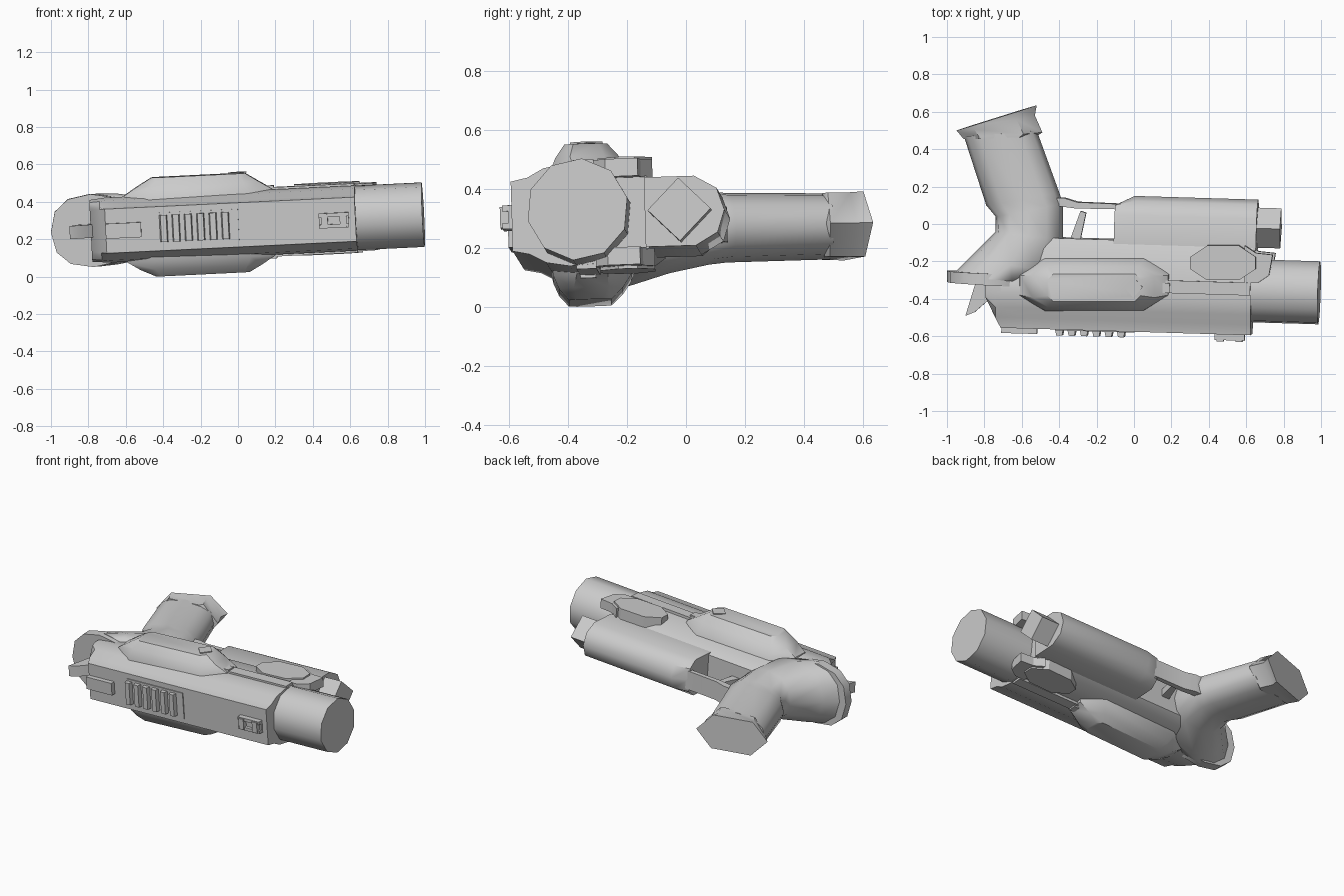
import bpy, bmesh, math
from mathutils import Vector

if "Cube" in bpy.data.objects:
    bpy.data.objects.remove(bpy.data.objects["Cube"])

grey = bpy.data.materials.new("plain_grey")
grey.diffuse_color = (0.6, 0.6, 0.6, 1)
grey.use_nodes = True
grey.node_tree.nodes["Principled BSDF"].inputs["Base Color"].default_value = grey.diffuse_color


def place(p, yaw):
    """Lay a point of the flat model into its slightly tilted resting pose."""
    x, y, z = p
    if yaw:
        x, y = x + 0.03 * y, y - 0.03 * x
    return Vector((x - 0.05 * z, y - 0.03 * z,
                   z + 0.283 + 0.049 * x + 0.03 * (y + 0.35)))


def loft(name, rings, yaw=False, smooth=40):
    """Skin a list of equal rings and cap both ends."""
    bm = bmesh.new()
    vs = [[bm.verts.new(place(p, yaw)) for p in r] for r in rings]
    n = len(vs[0])
    for a, b in zip(vs, vs[1:]):
        for i in range(n):
            j = (i + 1) % n
            bm.faces.new((a[i], a[j], b[j], b[i]))
    bm.faces.new(vs[0][::-1])
    bm.faces.new(vs[-1])
    bmesh.ops.recalc_face_normals(bm, faces=bm.faces)
    for f in bm.faces:
        f.smooth = True
    for e in bm.edges:
        e.smooth = e.calc_face_angle(0) < math.radians(smooth)
    me = bpy.data.meshes.new(name)
    bm.to_mesh(me)
    bm.free()
    me.materials.append(grey)
    ob = bpy.data.objects.new(name, me)
    bpy.context.collection.objects.link(ob)
    return ob


def prism(name, pts, z0, z1, yaw=False):
    return loft(name, [[(x, y, z) for x, y in pts] for z in (z0, z1)], yaw, 20)


def box(name, x0, x1, y0, y1, z0, z1, yaw=True):
    return prism(name, [(x0, y0), (x1, y0), (x1, y1), (x0, y1)], z0, z1, yaw)


def mirrored(half):
    """Close a (y, z) half section across the middle plane."""
    return half + [(y, -z) for y, z in reversed(half) if z > 0]


def octagon(x0, x1, y0, y1, cx, cy):
    return [(x0, y0 + cy), (x0 + cx, y0), (x1 - cx, y0), (x1, y0 + cy),
            (x1, y1 - cy), (x1 - cx, y1), (x0 + cx, y1), (x0, y1 - cy)]


def oval(left, right, h, n=12):
    """Rounded ring spanning two top-view points, h = half thickness."""
    l, r = Vector(left), Vector(right)
    ring = []
    for i in range(n):
        a = 2 * math.pi * i / n
        c, s = math.cos(a), math.sin(a)
        c = math.copysign(abs(c) ** 0.85, c)
        s = math.copysign(abs(s) ** 0.85, s)
        p = (l + r) / 2 + (r - l) / 2 * c
        ring.append((p.x, p.y, h * s))
    return ring


def tube(name, x0, x1, y, r, n, turn=0):
    rings = [[(x, y + r * math.cos(turn + 2 * math.pi * i / n),
               r * math.sin(turn + 2 * math.pi * i / n)) for i in range(n)]
             for x in (x0, x1)]
    return loft(name, rings, True)


# Main body, narrowing at the rear where it meets the grip
sec = mirrored([(-0.085, 0.105), (-0.14, 0.14), (-0.29, 0.168), (-0.38, 0.174),
                (-0.46, 0.16), (-0.515, 0.13), (-0.572, 0.118)])
stations = ((-0.775, -0.41, -0.30, 0.95), (-0.72, -0.52, -0.28, 0.98),
            (-0.69, -0.6, -0.27, 1), (-0.55, -0.6, -0.2, 1),
            (-0.47, -0.6, -0.08, 1), (0.645, -0.6, -0.08, 1))
loft("body", [[(x, min(max(y, lo), hi), z * k) for y, z in sec]
              for x, lo, hi, k in stations], True, 35)

# Barrel
tube("barrel", 0.62, 1.0, -0.338, 0.173, 10, 0.2)

# Upper tube and its four-sided front end
sec = mirrored([(-0.12, 0.118), (0.05, 0.118), (0.125, 0.075), (0.15, 0)])
loft("upper_tube", [[(-0.1, min(y, 0.1), z) for y, z in sec]] +
     [[(x, y, z) for y, z in sec] for x in (0.0, 0.66)], True, 45)
tube("upper_tube_nose", 0.64, 0.785, 0.0, 0.107, 4)

# Grip, flared butt and rear tang
loft("grip", [oval(*r) for r in (
    ((-0.97, -0.27), (-0.55, -0.31), 0.195),
    ((-0.88, -0.18), (-0.42, -0.25), 0.19),
    ((-0.74, -0.04), (-0.38, -0.08), 0.15),
    ((-0.74, 0.04), (-0.38, 0.11), 0.125),
    ((-0.79, 0.10), (-0.40, 0.17), 0.118),
    ((-0.91, 0.47), (-0.52, 0.50), 0.112))], smooth=50)
loft("grip_butt", [oval(*r, 6) for r in (
    ((-0.91, 0.455), (-0.52, 0.47), 0.122),
    ((-0.92, 0.465), (-0.49, 0.49), 0.123),
    ((-0.94, 0.49), (-0.53, 0.58), 0.123),
    ((-0.95, 0.50), (-0.52, 0.635), 0.125))], smooth=50)
loft("rear_tang", [oval((-1.0, -0.25), (-0.56, -0.27), 0.195),
                   oval((-1.0, -0.31), (-0.56, -0.335), 0.195)])

# Hammer, trigger and trigger guard
prism("hammer", [(-0.9, -0.49), (-0.85, -0.47), (-0.77, -0.40), (-0.7, -0.40),
                 (-0.74, -0.24), (-0.82, -0.23)], -0.035, 0.035)
prism("trigger", [(-0.34, -0.08), (-0.285, -0.08), (-0.255, 0.06), (-0.285, 0.07)],
      -0.025, 0.025)
prism("trigger_guard", [(-0.42, 0.10), (-0.31, 0.085), (-0.07, 0.08), (-0.07, 0.108),
                        (-0.30, 0.118), (-0.37, 0.14), (-0.42, 0.14)], -0.06, 0.06)

# Parts found on both flat sides
for side, s, h in (("upper", 1, 0.268), ("lower", -1, 0.26)):
    layers = ((octagon(-0.61, 0.20, -0.46, -0.18, 0.14, 0.08), 0.15),
              (octagon(-0.60, 0.19, -0.455, -0.19, 0.13, 0.08), 0.178),
              (octagon(-0.53, 0.12, -0.437, -0.22, 0.08, 0.05), 0.222),
              (octagon(-0.45, 0.05, -0.405, -0.26, 0.03, 0.03), h))
    loft(side + "_side_bulge", [[(x, y, s * z) for x, y in o] for o, z in layers],
         smooth=35)
    prism(side + "_oval_plate", octagon(0.31, 0.66, -0.295, -0.11, 0.09, 0.06),
          s * 0.12, s * 0.19)
    prism(side + "_collar_wing", [(0.6, -0.11), (0.66, -0.15), (0.75, -0.16),
                                  (0.73, -0.27), (0.67, -0.31), (0.6, -0.31)],
          s * 0.12, s * 0.18)
    box(side + "_rail", 0.15, 0.64, -0.358, -0.29, s * 0.15, s * 0.185)
    box(side + "_rail_block", 0.13, 0.21, -0.358, -0.305, s * 0.16, s * 0.195)
prism("diamond_plate", [(-0.04, -0.33), (0.01, -0.385), (0.06, -0.33), (0.01, -0.275)],
      0.269, 0.275)

# Vent panel with ribs along the front face
box("vent_panel", -0.40, 0.02, -0.578, -0.52, -0.085, 0.085)
for i in range(6):
    x = -0.38 + 0.066 * i
    prism("vent_rib_%d" % (i + 1), [(x - 0.024, -0.56), (x + 0.024, -0.56),
                                   (x + 0.017, -0.605), (x - 0.014, -0.605)],
          -0.072, 0.072, True)

# Rear and front sights
box("rear_sight", -0.69, -0.50, -0.602, -0.55, -0.04, 0.04)
box("front_sight_base", 0.45, 0.61, -0.585, -0.56, -0.04, 0.04)
for s in (-1, 1):
    box("front_sight_rail", 0.45, 0.61, -0.605, -0.57, s * 0.02, s * 0.04)
    x = 0.53 + s * 0.05
    box("front_sight_post", x - 0.018, x + 0.018, -0.613, -0.57, -0.035, 0.035)
